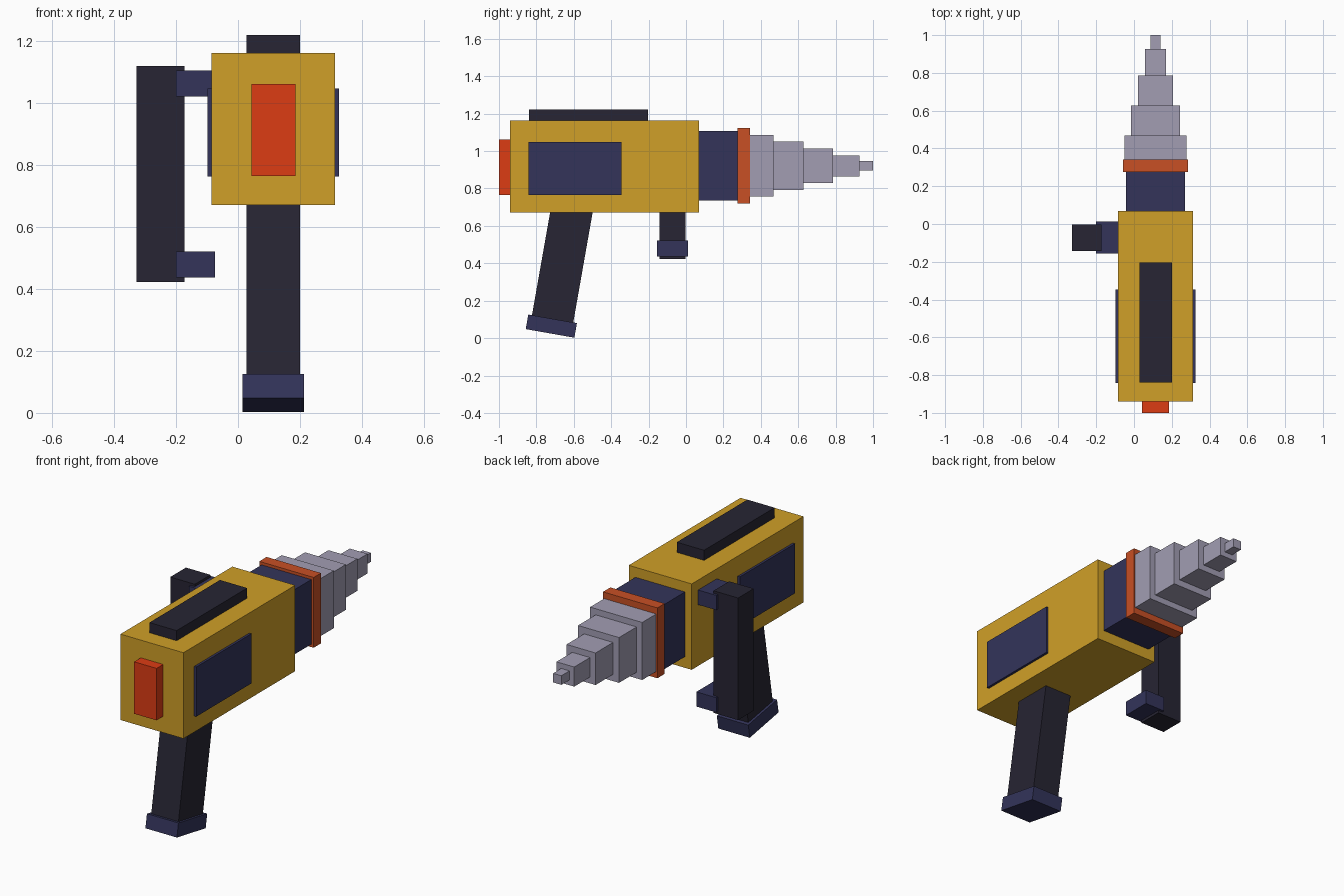
import bpy, math
from mathutils import Vector

if "Cube" in bpy.data.objects:
    bpy.data.objects.remove(bpy.data.objects["Cube"])

CX = 0.114   # centre line of the tool
AZ = 0.921   # height of the bit axis


def material(name, rgb):
    m = bpy.data.materials.new(name)
    m.diffuse_color = (*rgb, 1)
    m.use_nodes = True
    m.node_tree.nodes["Principled BSDF"].inputs["Base Color"].default_value = m.diffuse_color
    return m


YELLOW = material("yellow", (0.63, 0.35, 0.021))
DARK = material("dark", (0.02, 0.018, 0.033))
NAVY = material("navy", (0.033, 0.034, 0.102))
RED = material("red", (0.72, 0.045, 0.007))
ORANGE = material("orange", (0.58, 0.08, 0.018))
STEEL = material("steel", (0.36, 0.34, 0.45))


def block(name, centre, size, mat, tilt=0):
    bpy.ops.mesh.primitive_cube_add(size=1, location=centre, rotation=(tilt, 0, 0))
    ob = bpy.context.object
    ob.name = name
    for v in ob.data.vertices:
        v.co *= Vector(size)[:] and 1
        v.co = Vector(a * b for a, b in zip(v.co, size))
    ob.data.materials.append(mat)
    return ob


def span(name, x, y, z, mat):
    """Block given by its minimum and maximum on each axis."""
    return block(name, [sum(r) / 2 for r in (x, y, z)], [r[1] - r[0] for r in (x, y, z)], mat)


# Housing with top rail, rear plate and side panels
span("housing", (CX - 0.199, CX + 0.199), (-0.94, 0.07), (0.672, 1.163), YELLOW)
span("top_rail", (CX - 0.086, CX + 0.086), (-0.84, -0.203), (1.15, 1.221), DARK)
span("rear_plate", (CX - 0.071, CX + 0.071), (-1.0, -0.93), (0.765, 1.062), RED)
for side, s in (("left", -1), ("right", 1)):
    block(side + "_panel", (CX + s * 0.2, -0.594, 0.906), (0.025, 0.497, 0.284), NAVY)

# Collar and ring
block("collar", (CX, 0.168, AZ), (0.314, 0.216, 0.37), NAVY)
block("collar_ring", (CX, 0.308, AZ), (0.344, 0.066, 0.402), ORANGE)

# Stepped drill bit: start, end, width
steps = [(0.341, 0.468, 0.329), (0.468, 0.627, 0.259), (0.627, 0.785, 0.183),
         (0.785, 0.927, 0.112), (0.927, 1.0, 0.052)]
for i, (y0, y1, w) in enumerate(steps):
    block(f"bit_step_{i + 1}", (CX, (y0 + y1) / 2, AZ), (w, y1 - y0, w), STEEL)

# Raked rear grip with foot cap
tilt = math.radians(-10)
foot = Vector((CX, -0.72, 0.064))
axis = Vector((0, -math.sin(tilt), math.cos(tilt)))
block("grip", foot + axis * 0.34, (0.172, 0.224, 0.66), DARK, tilt)
block("grip_cap", foot, (0.199, 0.264, 0.079), NAVY, tilt)

# Side handle with two brackets
span("side_handle", (-0.328, -0.173), (-0.143, -0.002), (0.422, 1.12), DARK)
for name, z in (("lower_bracket", 0.479), ("upper_bracket", 1.064)):
    block(name, (-0.137, -0.072, z), (0.126, 0.168, 0.084), NAVY)
